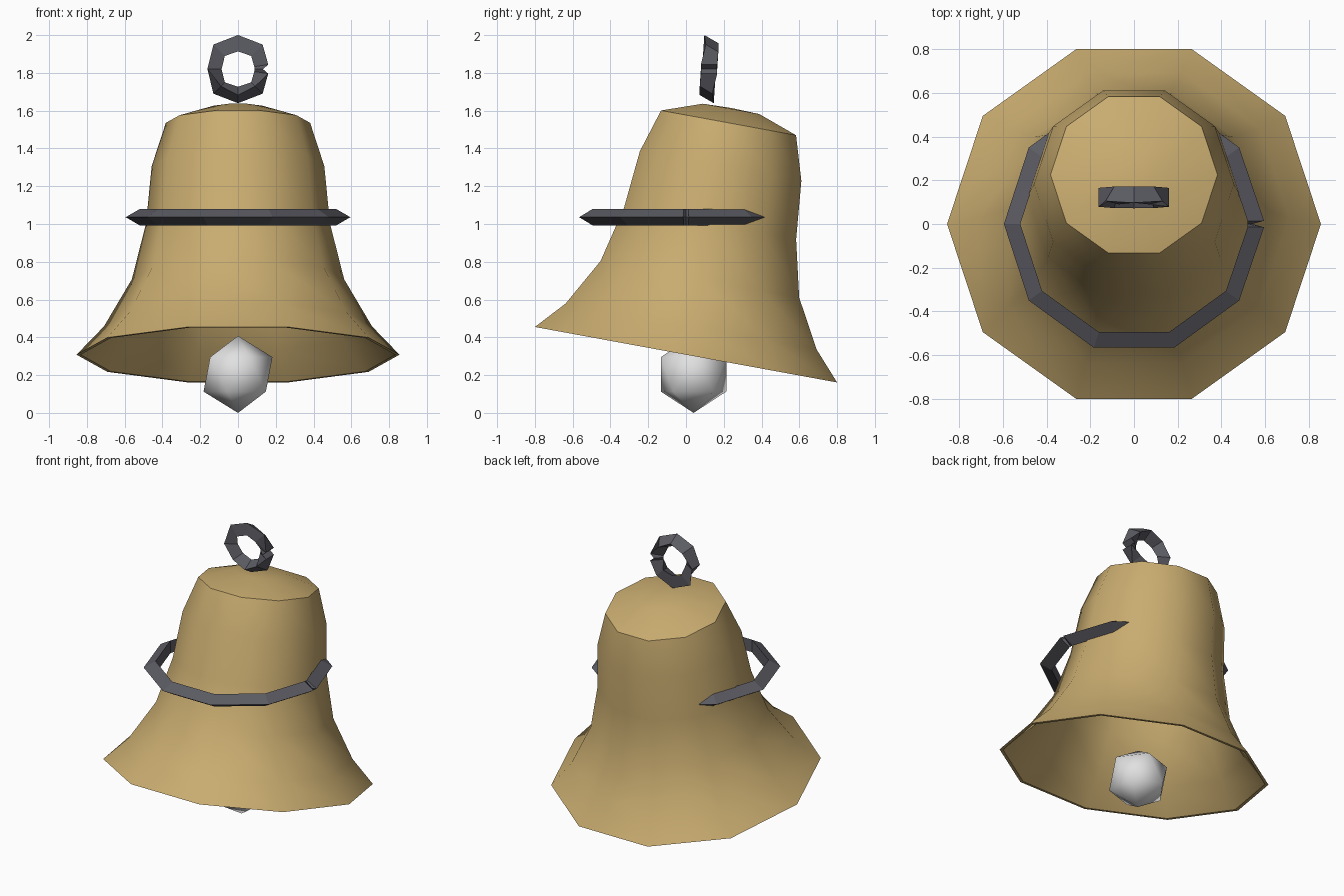
import bpy, bmesh, math

if "Cube" in bpy.data.objects:
    bpy.data.objects.remove(bpy.data.objects["Cube"])


def material(name, color):
    m = bpy.data.materials.new(name)
    m.diffuse_color = (*color, 1)
    m.use_nodes = True
    m.node_tree.nodes["Principled BSDF"].inputs["Base Color"].default_value = m.diffuse_color
    return m


BRASS = material("brass", (0.58, 0.41, 0.16))
IRON = material("dark_iron", (0.105, 0.105, 0.125))
STEEL = material("pale_steel", (0.75, 0.75, 0.75))


def finish(bm, name, mat, smooth=None):
    bmesh.ops.recalc_face_normals(bm, faces=bm.faces)
    mesh = bpy.data.meshes.new(name)
    bm.to_mesh(mesh)
    bm.free()
    mesh.materials.append(mat)
    ob = bpy.data.objects.new(name, mesh)
    bpy.context.collection.objects.link(ob)
    if smooth:
        bpy.ops.object.select_all(action='DESELECT')
        ob.select_set(True)
        bpy.context.view_layer.objects.active = ob
        bpy.ops.object.shade_smooth_by_angle(angle=math.radians(smooth))
    return ob


def skin(bm, rings):
    """Join consecutive vertex rings; rings of one vertex become fans."""
    for a, b in zip(rings, rings[1:]):
        n = max(len(a), len(b))
        for i in range(n):
            j = (i + 1) % n
            if len(a) == 1:
                bm.faces.new((a[0], b[i], b[j]))
            elif len(b) == 1:
                bm.faces.new((a[i], a[j], b[0]))
            else:
                bm.faces.new((a[i], a[j], b[j], b[i]))


def lathe(name, profile, sides, mat, smooth):
    bm = bmesh.new()
    rings = []
    for r, z in profile:
        count = sides if r > 0 else 1
        rings.append([bm.verts.new((r * math.cos(math.tau * i / sides),
                                    r * math.sin(math.tau * i / sides), z))
                      for i in range(count)])
    skin(bm, rings)
    return finish(bm, name, mat, smooth)


def notched_ring(name, major, minor, rolls, gap, mat):
    """Triangular-section ring, rolled per station, with a small outer notch at +x."""
    bm = bmesh.new()
    sides = len(rolls)
    step = math.tau / sides
    stations = [(i * step, rolls[i]) for i in range(1, sides)]
    stations = [(0, rolls[0]), (gap, rolls[0])] + stations + [(math.tau - gap, rolls[0])]
    rings = []
    for n, (a, roll) in enumerate(stations):
        ring = []
        for k in range(3):
            p = math.radians(roll + 120 * k)
            r = major + minor * math.cos(p)
            if n == 0:
                r = min(r, major - 0.1 * minor)
            ring.append(bm.verts.new((r * math.cos(a), r * math.sin(a), minor * math.sin(p))))
        rings.append(ring)
    skin(bm, rings + [rings[0]])
    return finish(bm, name, mat)


# Tilted bell: outer wall up to the crown, flat lip, and a thin lining
outer = [(0, 1.328), (0.16, 1.323), (0.382, 1.248), (0.457, 1.015),
         (0.487, 0.706), (0.562, 0.406), (0.71, 0.152), (0.855, 0)]
inner = [(0.833, 0), (0.69, 0.15), (0.542, 0.402), (0.467, 0.704),
         (0.437, 1.01), (0.365, 1.232), (0.155, 1.302), (0, 1.307)]
bell = lathe("bell_body", outer + inner, 10, BRASS, 45)
bell.location = (0, 0, 0.308)
bell.rotation_euler.x = math.radians(-10.4)

# Level band around the waist
band = notched_ring("waist_band", 0.545, 0.05, [0] * 10, 0.025, IRON)
band.location.z = 1.036

# Upright hanging loop with a rolling triangular section
loop = notched_ring("hanging_loop", 0.137, 0.05, [60, 20, 30, 20, 60, 100, 90, 100], 0.15, IRON)
loop.rotation_euler.x = math.pi / 2
loop.location = (0, 0.122, 1.82)

# Clapper ball
bm = bmesh.new()
bmesh.ops.create_icosphere(bm, subdivisions=1, radius=0.204)
clapper = finish(bm, "clapper", STEEL, 45)
clapper.location = (0, 0.04, 0.204)
